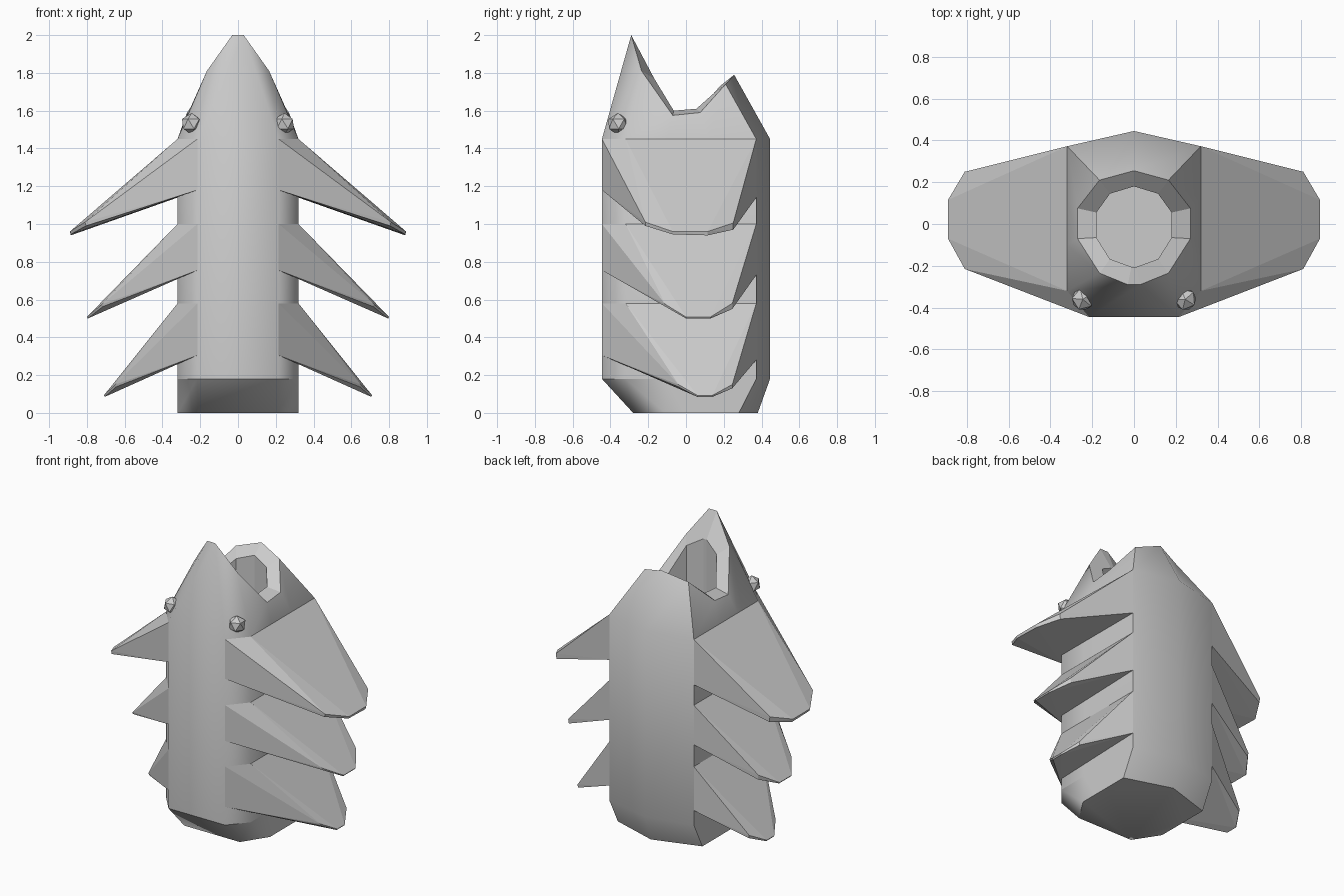
import bpy, bmesh, math

if "Cube" in bpy.data.objects:
    bpy.data.objects.remove(bpy.data.objects["Cube"])


def finish(name, bm):
    bmesh.ops.recalc_face_normals(bm, faces=bm.faces)
    me = bpy.data.meshes.new(name)
    bm.to_mesh(me)
    bm.free()
    ob = bpy.data.objects.new(name, me)
    bpy.context.collection.objects.link(ob)
    return ob


def ring(half, back):
    """Right-hand points front to back, a centre back point, then the mirrored points."""
    return half + [back] + [(-x, y, z) for x, y, z in reversed(half)]


def at(pts, z):
    return [(x, y, z) for x, y in pts]


# Trunk: chamfered foot, straight shaft, crown with a slanting rim and a hollow
section = [(.215, -.445), (.32, -.32), (.32, -.1), (.32, .12), (.32, .372)]
foot = [(.21, -.28), (.32, -.11), (.32, 0), (.32, .12), (.32, .28)]
rim = [(.03, -.29, 2.0), (.165, -.235, 1.81), (.27, -.07, 1.575),
       (.27, .075, 1.59), (.165, .21, 1.74)]
lip = [(.012, -.205, 1.83), (.115, -.168, 1.77), (.18, -.065, 1.6),
       (.18, .055, 1.61), (.115, .145, 1.69)]
hollow = [(x, y, 1.3) for x, y, z in lip]
levels = [ring(at(foot, 0), (0, .38, 0)),
          ring(at(section, .18), (0, .445, .18)),
          ring(at(section, 1.45), (0, .445, 1.45)),
          ring(rim, (0, .255, 1.79)),
          ring(lip, (0, .18, 1.73)),
          ring(hollow, (0, .18, 1.3))]
bm = bmesh.new()
loops = [[bm.verts.new(p) for p in lv] for lv in levels]
n = len(loops[0])
for a, b in zip(loops, loops[1:]):
    for i in range(n):
        j = (i + 1) % n
        bm.faces.new((a[i], a[j], b[j], b[i]))
bm.faces.new(loops[0])
bm.faces.new(loops[-1])
bmesh.ops.recalc_face_normals(bm, faces=bm.faces)
for f in bm.faces:
    f.smooth = True
sharp_verts = set(loops[3] + loops[4] + loops[5])
for e in bm.edges:
    front_foot = all(abs(v.co.z - .18) < 1e-4 and v.co.y < .4 for v in e.verts)
    rim_edge = all(v in sharp_verts for v in e.verts)
    if rim_edge or front_foot or e.calc_face_angle(0) > math.radians(52):
        e.smooth = False
finish("trunk", bm)


# Drooping side fins: hull between root and a blunt tip
def fin(name, side, top, low_front, low_back, tip):
    pts = [(.215, -.445, top), (.32, -.32, top), (.32, .372, top),
           (.215, -.445, low_front), (.32, .372, low_back)]
    for x, y, z, thick in tip:
        pts += [(x, y, z), (x - .005, y, z - thick)]
    bm = bmesh.new()
    for x, y, z in pts:
        bm.verts.new((side * x, y, z))
    res = bmesh.ops.convex_hull(bm, input=bm.verts)
    loose = [v for v in bm.verts if not v.link_faces]
    bmesh.ops.delete(bm, geom=loose, context='VERTS')
    finish(name, bm)


fins = {
    "upper_fin": (1.45, 1.18, 1.14, [(.81, -.215, 1.01, .02), (.89, -.07, .96, .015),
                                     (.89, .115, .96, .02), (.81, .25, 1.005, .035)]),
    "middle_fin": (1.0, .755, .73, [(.72, -.11, .575, .012), (.8, 0, .508, .008),
                                    (.8, .13, .508, .008), (.72, .245, .58, .03)]),
    "lower_fin": (.58, .305, .28, [(.65, -.04, .15, .012), (.71, .06, .093, .008),
                                   (.71, .14, .093, .008), (.65, .245, .15, .02)]),
}
for side, tag in ((1, "right"), (-1, "left")):
    for name, spec in fins.items():
        fin(f"{name}_{tag}", side, *spec)

    # Small faceted eye
    bm = bmesh.new()
    bmesh.ops.create_icosphere(bm, subdivisions=1, radius=.058)
    eye = finish(f"eye_{tag}", bm)
    eye.location = (side * .245, -.36, 1.53)
    eye.rotation_euler = (0, 0, side * math.radians(40))
